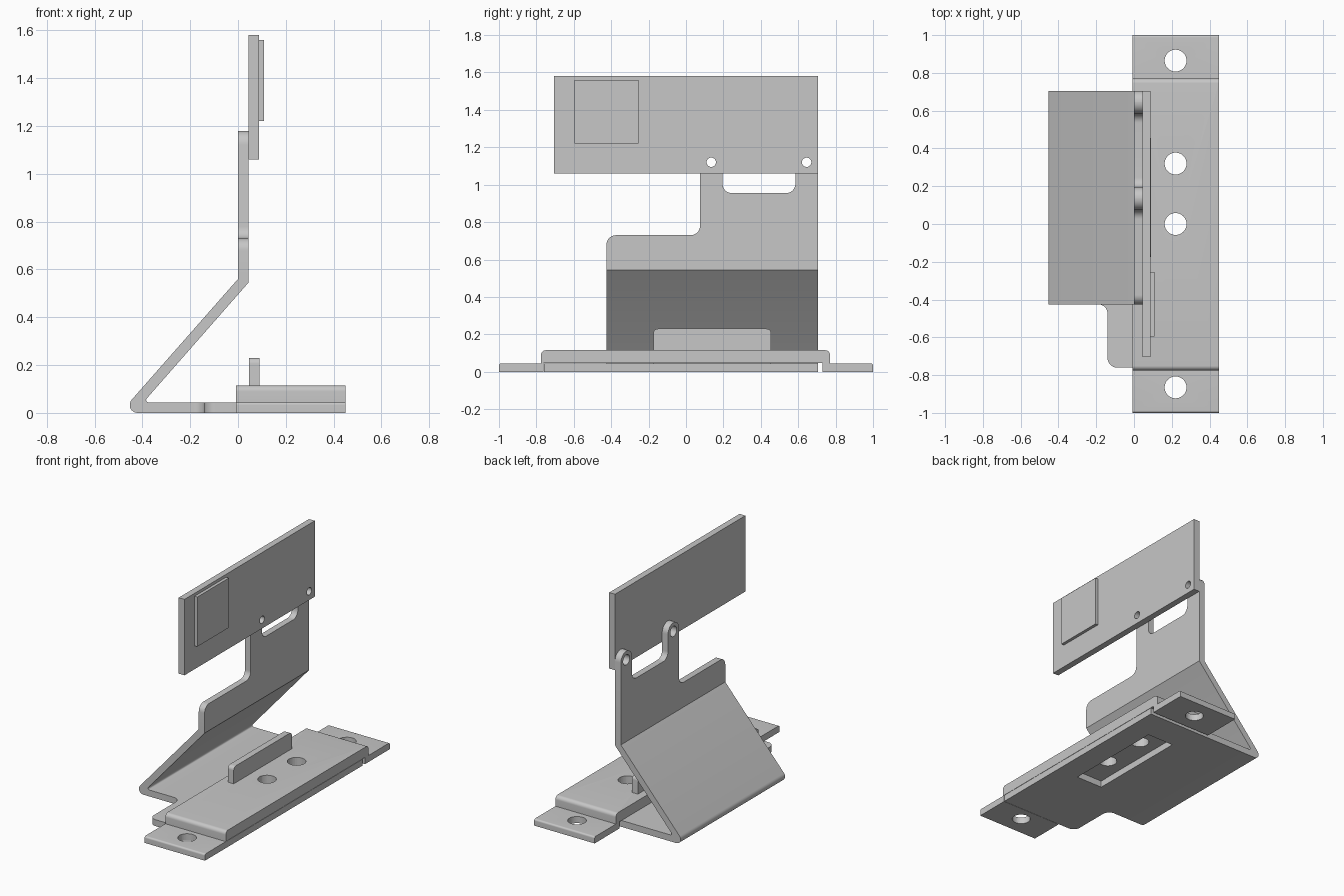
import bpy, bmesh, math
from mathutils import Vector

cube = bpy.data.objects.get("Cube")
if cube:
    bpy.data.objects.remove(cube, do_unlink=True)

grey = bpy.data.materials.new("plain grey metal")
grey.use_nodes = True
COLOUR = (0.57, 0.57, 0.57, 1)
grey.diffuse_color = COLOUR
grey.node_tree.nodes["Principled BSDF"].inputs["Base Color"].default_value = COLOUR

T = 0.044  # sheet thickness


def rounded(corners, steps=8):
    """Outline from (u, v, radius) corners, each radius turned into an arc."""
    pts = []
    n = len(corners)
    for i, c in enumerate(corners):
        p = Vector((c[0], c[1], 0))
        r = c[2] if len(c) > 2 else 0
        if not r:
            pts.append(p)
            continue
        a = (Vector((*corners[i - 1][:2], 0)) - p).normalized()
        b = (Vector((*corners[(i + 1) % n][:2], 0)) - p).normalized()
        half = a.angle(b) / 2
        centre = p + (a + b).normalized() * r / math.sin(half)
        start = (p + a * r / math.tan(half) - centre).normalized()
        end = (p + b * r / math.tan(half) - centre).normalized()
        pts += [centre + start.slerp(end, k / steps) * r for k in range(steps + 1)]
    return pts


def circle(u, v, r, n=32):
    return [Vector((u + r * math.cos(k * math.tau / n), v + r * math.sin(k * math.tau / n), 0))
            for k in range(n)]


def rect(u0, u1, v0, v1):
    return [(u0, v0), (u1, v0), (u1, v1), (u0, v1)]


def finish(obj):
    obj.data.materials.clear()
    obj.data.materials.append(grey)
    bpy.ops.object.select_all(action='DESELECT')
    obj.select_set(True)
    bpy.context.view_layer.objects.active = obj
    bpy.ops.object.shade_smooth_by_angle(angle=math.radians(30))
    return obj


def evaluated_mesh(obj):
    bpy.context.view_layer.update()
    deps = bpy.context.evaluated_depsgraph_get()
    return bpy.data.meshes.new_from_object(obj.evaluated_get(deps))


def plate(name, plane, low, high, corners, holes=()):
    """Extrude a flat outline with holes from low to high across the given plane."""
    curve = bpy.data.curves.new(name, 'CURVE')
    curve.dimensions = '2D'
    curve.fill_mode = 'BOTH'
    curve.extrude = (high - low) / 2
    for loop in [rounded(corners), *holes]:
        spline = curve.splines.new('POLY')
        spline.points.add(len(loop) - 1)
        for point, co in zip(spline.points, loop):
            point.co = (co.x, co.y, 0, 1)
        spline.use_cyclic_u = True
    temp = bpy.data.objects.new(name + " outline", curve)
    bpy.context.collection.objects.link(temp)
    mesh = evaluated_mesh(temp)
    bpy.data.objects.remove(temp, do_unlink=True)
    mid = (low + high) / 2
    for vert in mesh.vertices:
        u, v, w = vert.co
        w += mid
        vert.co = {"xy": (u, v, w), "xz": (u, w, v), "yz": (w, u, v)}[plane]
    bm = bmesh.new()
    bm.from_mesh(mesh)
    bmesh.ops.remove_doubles(bm, verts=bm.verts, dist=0.0002)
    bmesh.ops.recalc_face_normals(bm, faces=bm.faces)
    bm.to_mesh(mesh)
    bm.free()
    mesh.name = name
    obj = bpy.data.objects.new(name, mesh)
    bpy.context.collection.objects.link(obj)
    return finish(obj)


# Bracket foot with a punched window
plate("bracket_foot", "xy", 0, T,
      [(-0.3, 0.705), (-0.3, -0.425), (-0.14, -0.425, 0.05), (-0.14, -0.76, 0.05),
       (0.45, -0.76), (0.45, 0.705)],
      [rounded(rect(0.09, 0.29, -0.22, 0.49))])

# Bent heel and sloping wall
plate("bracket_slope", "xz", -0.425, 0.705,
      [(-0.3, 0), (-0.493, 0, 0.033), (0, 0.56), (T, 0.56), (T, 0.545),
       (-0.396, T, 0.01), (-0.3, T)])

# Upright wall with two rounded ears
EARS = (0.135, 0.645)
plate("bracket_upright", "yz", 0, T,
      [(-0.425, 0.555), (-0.425, 0.73, 0.05), (0.075, 0.73, 0.05),
       (0.075, 1.18, 0.0595), (0.195, 1.18, 0.0595), (0.195, 0.955, 0.05),
       (0.585, 0.955, 0.05), (0.585, 1.18, 0.0595), (0.705, 1.18, 0.0595), (0.705, 0.555)],
      [circle(y, 1.12, 0.035) for y in EARS])

# Tab folded up out of the foot
plate("bent_tab", "yz", 0.046, 0.09,
      [(-0.175, 0), (-0.175, 0.23, 0.025), (0.455, 0.23, 0.025), (0.455, 0)])

# Raised clamp strip over the foot
clamp = plate("clamp_strip", "yz", -0.008, 0.45,
              [(-1, 0), (-1, 0.045, 0.012), (-0.775, 0.045), (-0.775, 0.115, 0.025),
               (0.77, 0.115, 0.025), (0.77, 0.045), (1, 0.045, 0.012), (1, 0),
               (0.73, 0), (0.73, 0.046), (-0.762, 0.046), (-0.762, 0)])

# Screw holes through the clamp
cutters = []
for y in (-0.865, 0, 0.32, 0.865):
    bpy.ops.mesh.primitive_cylinder_add(vertices=32, radius=0.058, depth=0.4,
                                        location=(0.22, y, 0.06))
    cutter = bpy.context.object
    cutter.hide_render = True
    cutters.append(cutter)
    cut = clamp.modifiers.new("screw hole", 'BOOLEAN')
    cut.operation = 'DIFFERENCE'
    cut.solver = 'EXACT'
    cut.object = cutter
drilled = evaluated_mesh(clamp)
clamp.modifiers.clear()
clamp.data = drilled
for cutter in cutters:
    bpy.data.objects.remove(cutter, do_unlink=True)
finish(clamp)

# Upper panel with screw holes, and the small pad on its face
plate("upper_panel", "yz", T, 0.088, rect(-0.705, 0.705, 1.06, 1.58),
      [circle(y, 1.12, 0.025) for y in EARS])
plate("panel_pad", "yz", 0.088, 0.109, rect(-0.595, -0.255, 1.22, 1.56))
